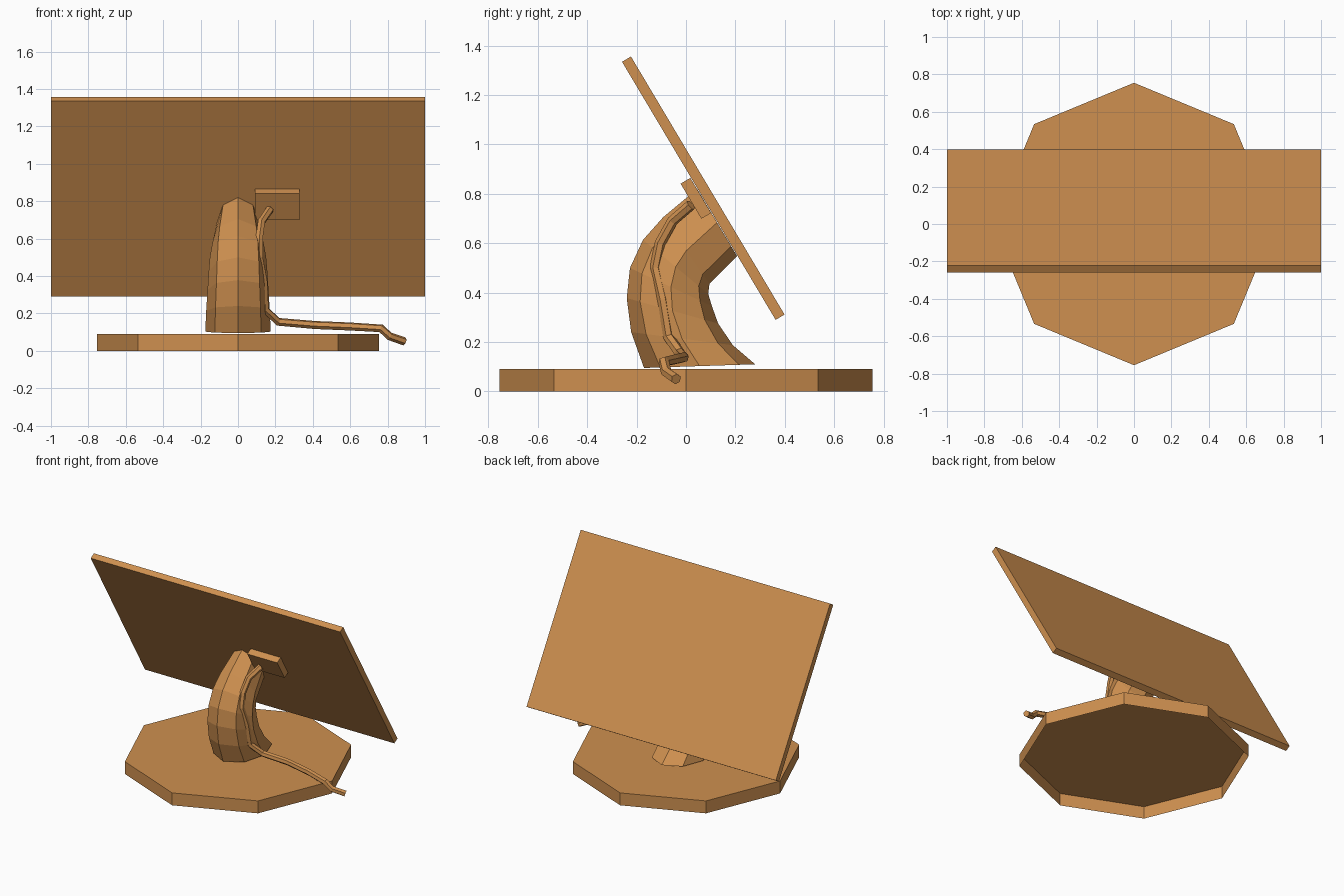
import bpy, bmesh
from math import pi, cos, sin, atan2, hypot
from mathutils import Matrix

if "Cube" in bpy.data.objects:
    bpy.data.objects.remove(bpy.data.objects["Cube"])

mat = bpy.data.materials.new("tan")
mat.diffuse_color = (0.62, 0.28, 0.08, 1)
mat.use_nodes = True
mat.node_tree.nodes["Principled BSDF"].inputs["Base Color"].default_value = mat.diffuse_color


def add_object(name, bm):
    bmesh.ops.recalc_face_normals(bm, faces=bm.faces)
    mesh = bpy.data.meshes.new(name)
    bm.to_mesh(mesh)
    bm.free()
    mesh.materials.append(mat)
    obj = bpy.data.objects.new(name, mesh)
    bpy.context.collection.objects.link(obj)
    return obj


def ring(bm, center, axis, width, n=8):
    """Elliptical ring: 'axis' is the half-axis in the yz plane, 'width' the half-axis in x."""
    verts = []
    for i in range(n):
        a = 2 * pi * i / n
        verts.append(bm.verts.new((width * sin(a),
                                   center[0] + axis[0] * cos(a),
                                   center[1] + axis[1] * cos(a))))
    return verts


def bridge(bm, a, b):
    for i in range(len(a)):
        j = (i + 1) % len(a)
        bm.faces.new((a[i], a[j], b[j], b[i]))


# Slab leaning back, given by its centre and size (width, thickness, height)
TILT = atan2(0.622, 1.045)


def tilted_slab(name, center, size):
    bm = bmesh.new()
    bmesh.ops.create_cube(bm, size=1)
    bmesh.ops.transform(bm, verts=bm.verts, matrix=Matrix.Translation(center)
                        @ Matrix.Rotation(TILT, 4, 'X') @ Matrix.Diagonal((*size, 1)))
    return add_object(name, bm)


# Octagonal base plate, open underneath
bm = bmesh.new()
low = ring(bm, (0, 0), (0.755, 0), 0.755)
top = ring(bm, (0, 0.09), (0.755, 0), 0.755)
bridge(bm, low, top)
bm.faces.new(top)
base = add_object("base", bm)
if base.data.polygons[-1].normal.z < 0:
    base.data.flip_normals()

# Curved neck: outer and inner (y, z) profile points and half width per ring
neck = [((-0.17, 0.095), (0.28, 0.11), 0.175),
        ((-0.222, 0.24), (0.19, 0.187), 0.170),
        ((-0.24, 0.378), (0.13, 0.275), 0.163),
        ((-0.227, 0.50), (0.105, 0.345), 0.157),
        ((-0.174, 0.614), (0.09, 0.395), 0.150),
        ((-0.093, 0.705), (0.095, 0.435), 0.138),
        ((0.045, 0.82), (0.207, 0.548), 0.113)]
bm = bmesh.new()
rings = []
for o, i, w in neck:
    rings.append(ring(bm, ((o[0] + i[0]) / 2, (o[1] + i[1]) / 2),
                      ((o[0] - i[0]) / 2, (o[1] - i[1]) / 2), w))
for a, b in zip(rings, rings[1:]):
    bridge(bm, a, b)
bm.faces.new(rings[0])
bm.faces.new(rings[-1])
add_object("neck", bm)

# Screen and the socket block on its back
tilted_slab("screen", (0, 0.07, 0.823), (2, 0.042, hypot(0.622, 1.045)))
tilted_slab("cable_socket", (0.21, 0.04, 0.782), (0.24, 0.046, 0.165))

# Cable hanging from the socket and running off over the base
path = [(0.17, 0.02, 0.755), (0.125, -0.055, 0.69), (0.113, -0.105, 0.60),
        (0.113, -0.125, 0.50), (0.137, -0.095, 0.37), (0.145, -0.07, 0.22),
        (0.215, -0.025, 0.155), (0.41, -0.01, 0.138), (0.60, -0.045, 0.13),
        (0.765, -0.09, 0.12), (0.81, -0.08, 0.078), (0.89, -0.04, 0.05)]
curve = bpy.data.curves.new("cable", 'CURVE')
curve.dimensions = '3D'
curve.bevel_depth = 0.022
curve.bevel_resolution = 1
curve.use_fill_caps = True
spline = curve.splines.new('POLY')
spline.points.add(len(path) - 1)
for p, co in zip(spline.points, path):
    p.co = (*co, 1)
spline.use_smooth = False
curve.materials.append(mat)
bpy.context.collection.objects.link(bpy.data.objects.new("cable", curve))
